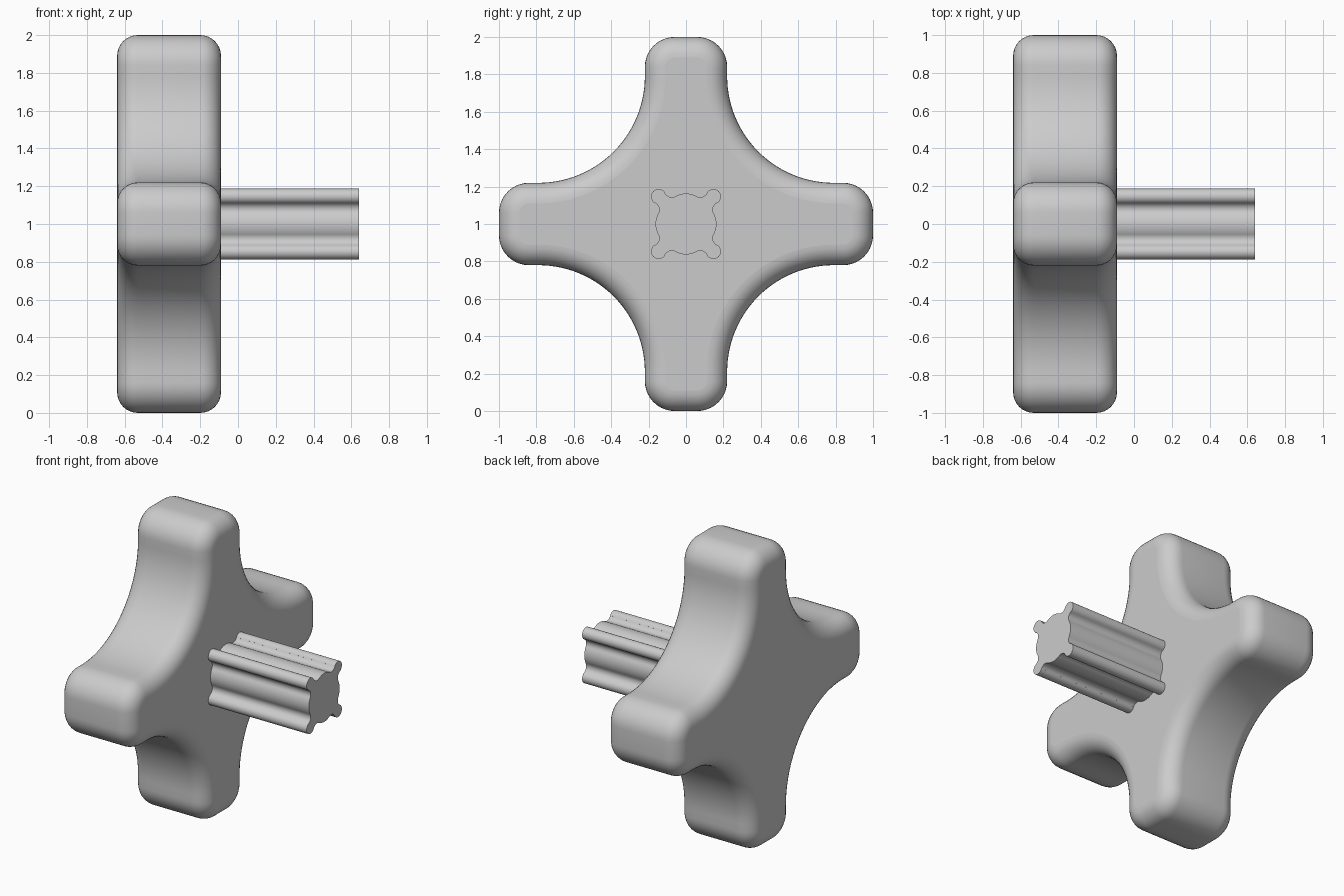
import bpy
import bmesh
from math import cos, sin, pi, radians

if "Cube" in bpy.data.objects:
    bpy.data.objects.remove(bpy.data.objects["Cube"], do_unlink=True)

# One plain grey for everything
grey = bpy.data.materials.new("grey plastic")
grey.use_nodes = True
GREY = (0.6, 0.6, 0.6, 1)
grey.diffuse_color = GREY
grey.node_tree.nodes["Principled BSDF"].inputs["Base Color"].default_value = GREY


def arc(cx, cy, r, start, end, steps):
    """Points along an arc, angles in degrees."""
    angles = [radians(start + (end - start) * i / steps) for i in range(steps + 1)]
    return [(cx + r * cos(a), cy + r * sin(a)) for a in angles]


def four_fold(quarter):
    """Repeat a quarter outline around the axis and drop doubled points."""
    points = []
    for k in range(4):
        c, s = cos(k * pi / 2), sin(k * pi / 2)
        for a, b in quarter:
            p = (a * c - b * s, a * s + b * c)
            if not points or abs(p[0] - points[-1][0]) + abs(p[1] - points[-1][1]) > 1e-5:
                points.append(p)
    if abs(points[0][0] - points[-1][0]) + abs(points[0][1] - points[-1][1]) < 1e-5:
        points.pop()
    return points


def loft(name, layers):
    """Skin a list of (x, outline) layers along x, with flat caps."""
    bm = bmesh.new()
    rings = [[bm.verts.new((x, y, z + 1)) for y, z in outline] for x, outline in layers]
    n = len(rings[0])
    for lower, upper in zip(rings, rings[1:]):
        for i in range(n):
            j = (i + 1) % n
            bm.faces.new((lower[i], lower[j], upper[j], upper[i]))
    bm.faces.new(rings[0][::-1])
    bm.faces.new(rings[-1])
    bmesh.ops.recalc_face_normals(bm, faces=bm.faces)
    mesh = bpy.data.meshes.new(name)
    bm.to_mesh(mesh)
    bm.free()
    mesh.materials.append(grey)
    obj = bpy.data.objects.new(name, mesh)
    bpy.context.collection.objects.link(obj)
    bpy.ops.object.select_all(action="DESELECT")
    obj.select_set(True)
    bpy.context.view_layer.objects.active = obj
    bpy.ops.object.shade_smooth_by_angle(angle=radians(35))
    for face in mesh.polygons:
        if len(face.vertices) > 4:
            face.use_smooth = False
    return obj


# Knob: four rounded arms joined by hollow arcs, inset towards both faces
HALF_ARM, CORNER, HOLLOW, EDGE = 0.22, 0.16, 0.57, 0.11
BACK, FRONT = -0.64, -0.09


def knob_outline(inset):
    c = HALF_ARM - CORNER
    hub = HALF_ARM + HOLLOW
    return four_fold(
        arc(1 - CORNER, -c, CORNER - inset, -90, 0, 10)
        + arc(1 - CORNER, c, CORNER - inset, 0, 90, 10)
        + arc(hub, hub, HOLLOW + inset, 270, 180, 28))


STEPS = 8
turns = [i / STEPS * pi / 2 for i in range(STEPS + 1)]
layers = [(BACK + EDGE * (1 - cos(t)), knob_outline(EDGE * (1 - sin(t)))) for t in turns]
layers += [(FRONT - EDGE * (1 - cos(t)), knob_outline(EDGE * (1 - sin(t)))) for t in reversed(turns)]
loft("knob", layers)

# Shaft: square bar with a round bead on each corner and bulged sides
side = (arc(0.147, 0.147, 0.04, 45, 153, 10)
        + arc(0.076, 0.183, 0.04, -27, -118, 8)
        + arc(0, 0.048, 0.115, 60, 120, 10)
        + arc(-0.076, 0.183, 0.04, -62, -153, 8)
        + arc(-0.147, 0.147, 0.04, 27, 135, 10))
shaft_outline = four_fold(side)
loft("shaft", [(FRONT - 0.05, shaft_outline), (0.64, shaft_outline)])
